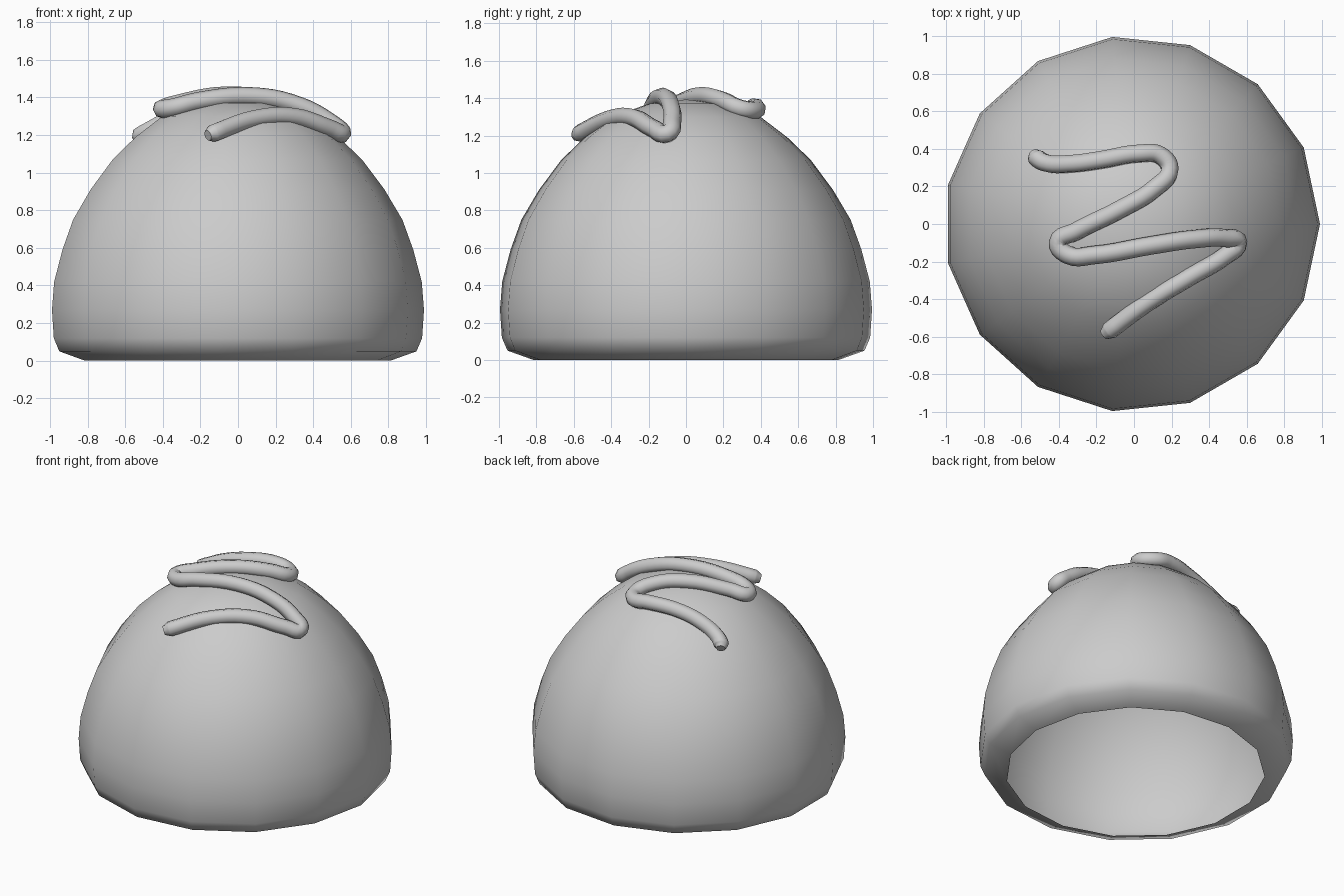
import bpy, bmesh, math

if "Cube" in bpy.data.objects:
    bpy.data.objects.remove(bpy.data.objects["Cube"])

SIDES = 15
X_SHIFT = -0.011


def finish(name, bm):
    mesh = bpy.data.meshes.new(name)
    bm.to_mesh(mesh)
    bm.free()
    mesh.shade_smooth()
    obj = bpy.data.objects.new(name, mesh)
    bpy.context.collection.objects.link(obj)
    return obj


# Domed shell, open underneath: (radius, height) profile swept round 15 sides
profile = [(0.82, 0.0), (0.96, 0.05), (0.99, 0.12), (1.0, 0.27), (0.988, 0.42),
           (0.943, 0.59), (0.885, 0.75), (0.79, 0.91), (0.67, 1.07),
           (0.545, 1.19), (0.40, 1.30), (0.20, 1.37)]
bm = bmesh.new()
rings = []
for r, z in profile:
    rings.append([bm.verts.new((r * math.cos(math.tau * i / SIDES) + X_SHIFT,
                                r * math.sin(math.tau * i / SIDES), z))
                  for i in range(SIDES)])
for low, high in zip(rings, rings[1:]):
    for i in range(SIDES):
        j = (i + 1) % SIDES
        bm.faces.new((low[i], low[j], high[j], high[i]))
top = bm.verts.new((X_SHIFT, 0, 1.393))
for i in range(SIDES):
    bm.faces.new((rings[-1][i], rings[-1][(i + 1) % SIDES], top))
finish("chocolate_dome", bm)

# Zigzag icing drizzle: a round tube following the top of the dome
path = [(-.535, .38, 1.18), (-.52, .355, 1.195), (-.47, .325, 1.225),
        (-.34, .32, 1.29), (-.18, .34, 1.335), (.03, .375, 1.35),
        (.14, .365, 1.335), (.19, .29, 1.345), (.11, .19, 1.39),
        (-.07, .08, 1.41), (-.31, -.04, 1.37), (-.405, -.10, 1.34),
        (-.35, -.165, 1.345), (-.21, -.165, 1.38), (.085, -.115, 1.405),
        (.325, -.08, 1.355), (.485, -.075, 1.27), (.555, -.10, 1.21),
        (.485, -.17, 1.235), (.30, -.28, 1.295), (.085, -.41, 1.285),
        (-.13, -.567, 1.21), (-.16, -.59, 1.198)]
curve = bpy.data.curves.new("icing_drizzle", 'CURVE')
curve.dimensions = '3D'
curve.bevel_depth = 0.049
curve.bevel_resolution = 2
curve.resolution_u = 5
curve.use_fill_caps = True
spline = curve.splines.new('BEZIER')
spline.bezier_points.add(len(path) - 1)
for point, co in zip(spline.bezier_points, path):
    point.co = co
    point.handle_left_type = point.handle_right_type = 'AUTO'
# Rounded tips
spline.bezier_points[0].radius = spline.bezier_points[-1].radius = 0.6
drizzle = bpy.data.objects.new("icing_drizzle", curve)
bpy.context.collection.objects.link(drizzle)
